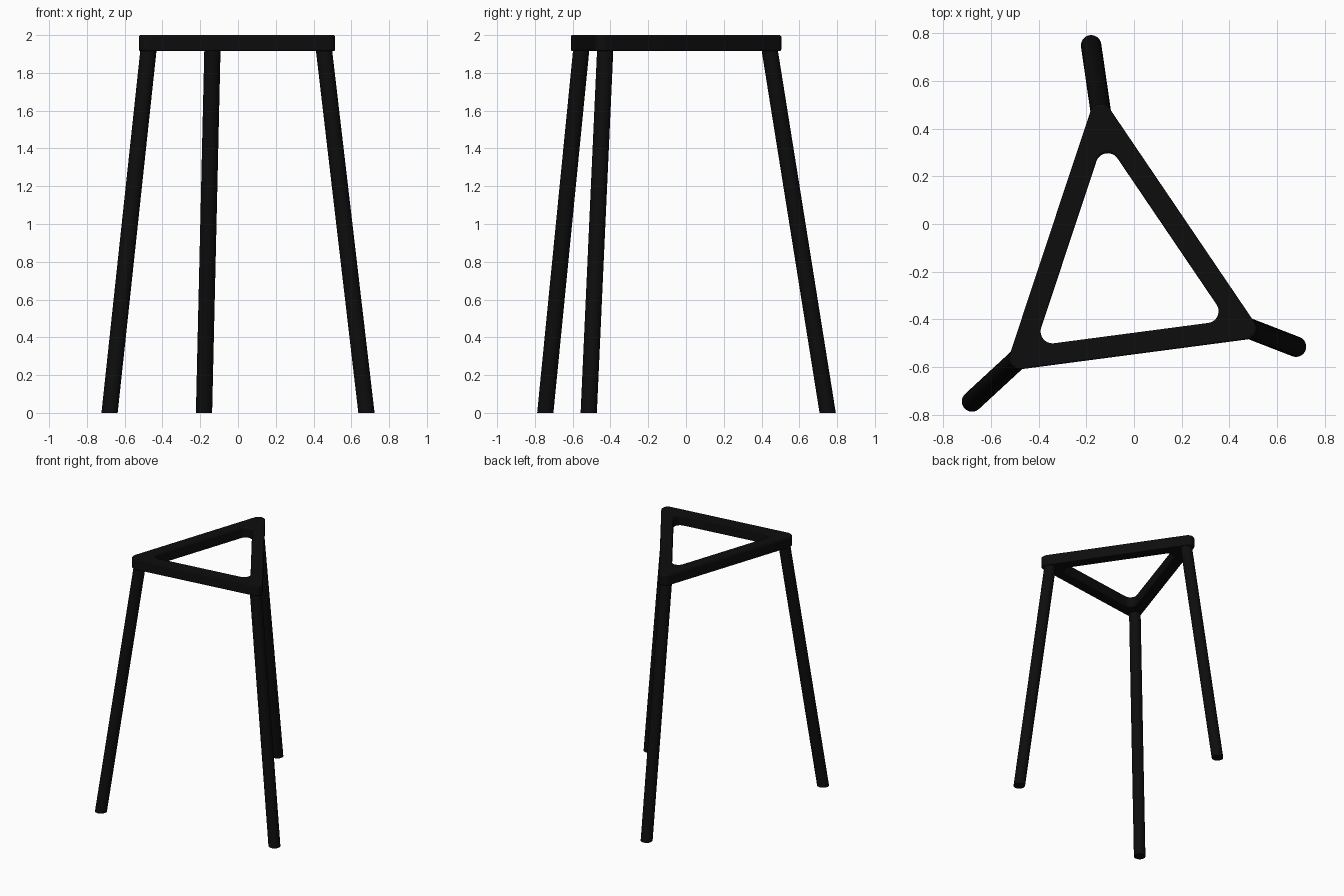
import bpy
import bmesh
import math
from mathutils import Vector

if "Cube" in bpy.data.objects:
    bpy.data.objects.remove(bpy.data.objects["Cube"], do_unlink=True)

black = bpy.data.materials.new("black_metal")
black.use_nodes = True
colour = (0.004, 0.004, 0.004, 1)
black.diffuse_color = colour
black.node_tree.nodes["Principled BSDF"].inputs["Base Color"].default_value = colour

TOP, BOTTOM = 2.0, 1.915
HALF_WIDTH = 0.045
FILLET = 0.05
STEPS = 12
# Frame corners, counter-clockwise: back, right front, left front
corners = [Vector(p) for p in ((-0.14, 0.46), (-0.48, -0.565), (0.47, -0.44))]


def add_object(name, bm):
    bmesh.ops.recalc_face_normals(bm, faces=bm.faces)
    mesh = bpy.data.meshes.new(name)
    bm.to_mesh(mesh)
    bm.free()
    mesh.materials.append(black)
    obj = bpy.data.objects.new(name, mesh)
    bpy.context.collection.objects.link(obj)
    return obj


def smooth(obj):
    bpy.ops.object.select_all(action="DESELECT")
    obj.select_set(True)
    bpy.context.view_layer.objects.active = obj
    bpy.ops.object.shade_smooth_by_angle(angle=math.radians(40))


def rounded_triangle(inset, radius):
    """Outline of the corner triangle, moved inward, with round corners."""
    points = []
    for i, p in enumerate(corners):
        before = (p - corners[i - 1]).normalized()
        after = (corners[(i + 1) % 3] - p).normalized()
        half = (math.pi - before.angle(after)) / 2
        centre = p + (after - before).normalized() * inset / math.sin(half)
        start = math.atan2(-before.x, before.y)
        sweep = math.pi - 2 * half
        for s in range(STEPS + 1):
            a = start + sweep * s / STEPS
            points.append(centre + radius * Vector((math.cos(a), math.sin(a))))
    return points


# Triangular seat frame: four outlines joined into a closed ring
outer = rounded_triangle(0, HALF_WIDTH)
inner = rounded_triangle(HALF_WIDTH + FILLET, FILLET)
# Outward normals point to the right of a counter-clockwise edge
bm = bmesh.new()
rings = [[bm.verts.new((p.x, p.y, z)) for p in outline]
         for outline, z in ((outer, BOTTOM), (outer, TOP), (inner, TOP), (inner, BOTTOM))]
for r, ring in enumerate(rings):
    other = rings[(r + 1) % 4]
    for i in range(len(ring)):
        j = (i + 1) % len(ring)
        bm.faces.new((ring[i], ring[j], other[j], other[i]))
frame = add_object("seat_frame", bm)
bevel = frame.modifiers.new("soft_edges", "BEVEL")
bevel.width = 0.01
bevel.segments = 3
bevel.limit_method = "ANGLE"
bevel.angle_limit = math.radians(50)


# Splayed round legs with level feet
def add_leg(name, foot, head):
    bm = bmesh.new()
    loops = []
    for (x, y), z in ((foot, 0), (head, 1.94)):
        loops.append([bm.verts.new((x + 0.043 * math.cos(a), y + 0.043 * math.sin(a), z))
                      for a in (math.tau * k / 32 for k in range(32))])
        bm.faces.new(loops[-1])
    for k in range(32):
        n = (k + 1) % 32
        bm.faces.new((loops[0][k], loops[0][n], loops[1][n], loops[1][k]))
    smooth(add_object(name, bm))


# Turn the outline normals outward before shading
smooth(frame)
add_leg("back_leg", (-0.18, 0.75), (-0.135, 0.44))
add_leg("front_right_leg", (-0.68, -0.745), (-0.472, -0.553))
add_leg("front_left_leg", (0.68, -0.515), (0.453, -0.427))
